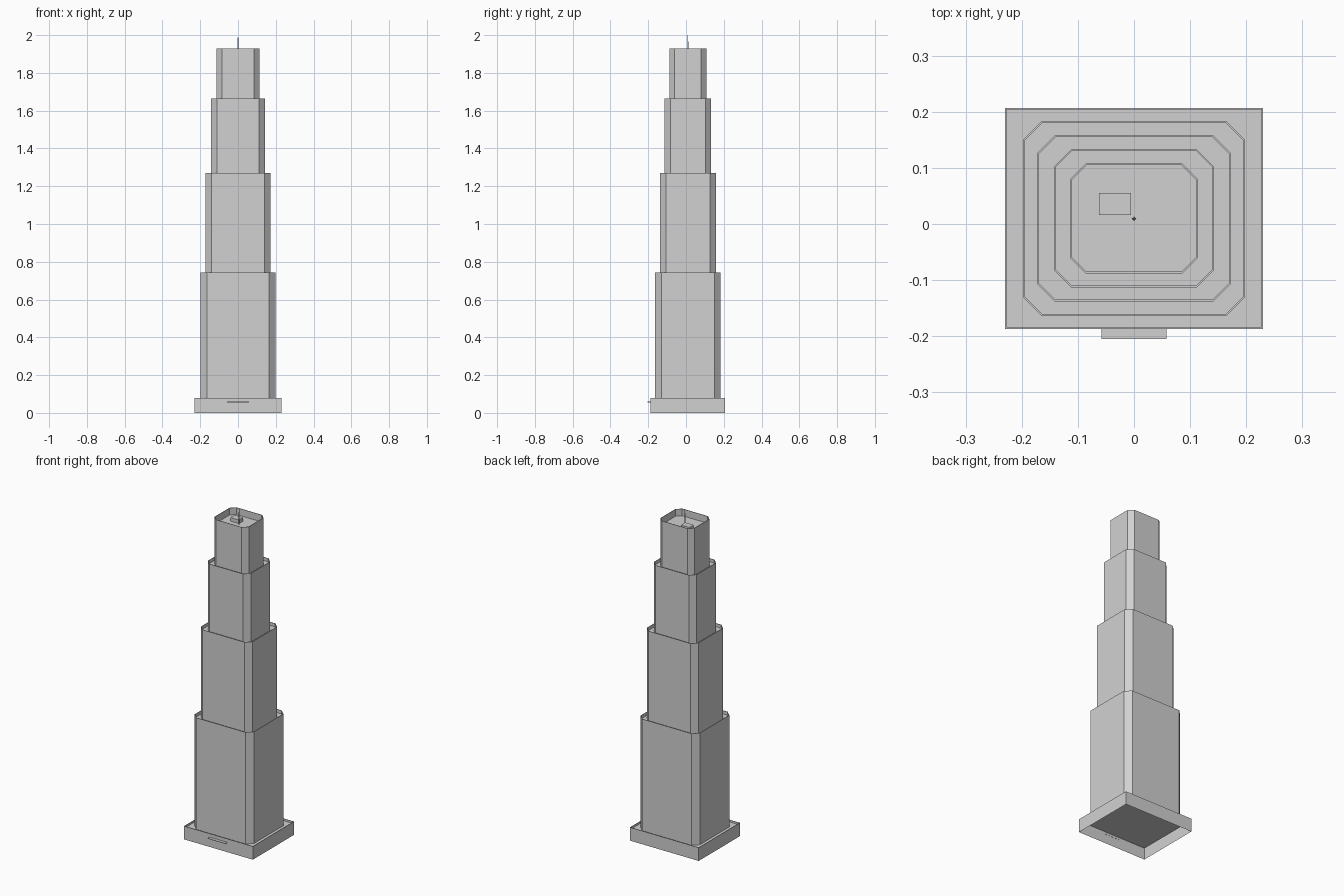
import bpy, bmesh
from mathutils import Vector

cube = bpy.data.objects.get("Cube")
if cube:
    bpy.data.objects.remove(cube, do_unlink=True)

grey = bpy.data.materials.new("light_grey")
grey.use_nodes = True
colour = (0.64, 0.64, 0.64, 1)
grey.diffuse_color = colour
grey.node_tree.nodes["Principled BSDF"].inputs["Base Color"].default_value = colour

CY = 0.01      # tower axis, set back to leave room for the canopy
RIM = 0.003    # parapet thickness


def finish(bm, name):
    bmesh.ops.recalc_face_normals(bm, faces=bm.faces)
    mesh = bpy.data.meshes.new(name)
    bm.to_mesh(mesh)
    bm.free()
    mesh.materials.append(grey)
    obj = bpy.data.objects.new(name, mesh)
    bpy.context.collection.objects.link(obj)
    return obj


def outline(hx, hy, cut):
    """Rectangle, with chamfered corners when cut is above zero."""
    if not cut:
        return [(hx, hy), (-hx, hy), (-hx, -hy), (hx, -hy)]
    points = []
    for sx, sy in ((1, 1), (-1, 1), (-1, -1), (1, -1)):
        pair = [(sx * hx, sy * (hy - cut)), (sx * (hx - cut), sy * hy)]
        points += pair if sx * sy > 0 else pair[::-1]
    return points


def block(name, hx, hy, cut, bottom, top, depth):
    """Open-bottomed storey block with a thin parapet around a sunken roof."""
    bm = bmesh.new()
    inner_cut = max(cut - RIM * 0.6, 0)
    levels = [(hx, hy, cut, bottom), (hx, hy, cut, top),
              (hx - RIM, hy - RIM, inner_cut, top),
              (hx - RIM, hy - RIM, inner_cut, top - depth)]
    rings = [[bm.verts.new((x, y + CY, z)) for x, y in outline(a, b, c)]
             for a, b, c, z in levels]
    for low, high in zip(rings, rings[1:]):
        for i in range(len(low)):
            j = (i + 1) % len(low)
            bm.faces.new((low[i], low[j], high[j], high[i]))
    bm.faces.new(rings[-1])
    return finish(bm, name)


def box(name, low, high):
    bm = bmesh.new()
    bmesh.ops.create_cube(bm, size=1)
    low, high = Vector(low), Vector(high)
    bmesh.ops.scale(bm, vec=high - low, verts=bm.verts)
    bmesh.ops.translate(bm, vec=(low + high) / 2, verts=bm.verts)
    return finish(bm, name)


# Plinth and four stepped tiers
block("plinth", 0.23, 0.197, 0, 0, 0.08, 0.012)
block("lower_tier", 0.198, 0.173, 0.033, 0.068, 0.742, 0.02)
block("second_tier", 0.172, 0.148, 0.031, 0.722, 1.27, 0.02)
block("third_tier", 0.143, 0.123, 0.031, 1.25, 1.665, 0.02)
block("top_tier", 0.114, 0.098, 0.028, 1.645, 1.93, 0.042)

# Entrance canopy
box("entrance_canopy", (-0.058, -0.205, 0.056), (0.058, -0.186, 0.059))

# Rooftop plant box and mast
box("roof_plant_box", (-0.062, 0.016, 1.888), (-0.005, 0.055, 1.91))
bm = bmesh.new()
bmesh.ops.create_cone(bm, cap_ends=True, segments=4, radius1=0.004,
                      radius2=0.001, depth=0.112)
bmesh.ops.translate(bm, vec=(0, CY, 1.944), verts=bm.verts)
finish(bm, "roof_mast")
